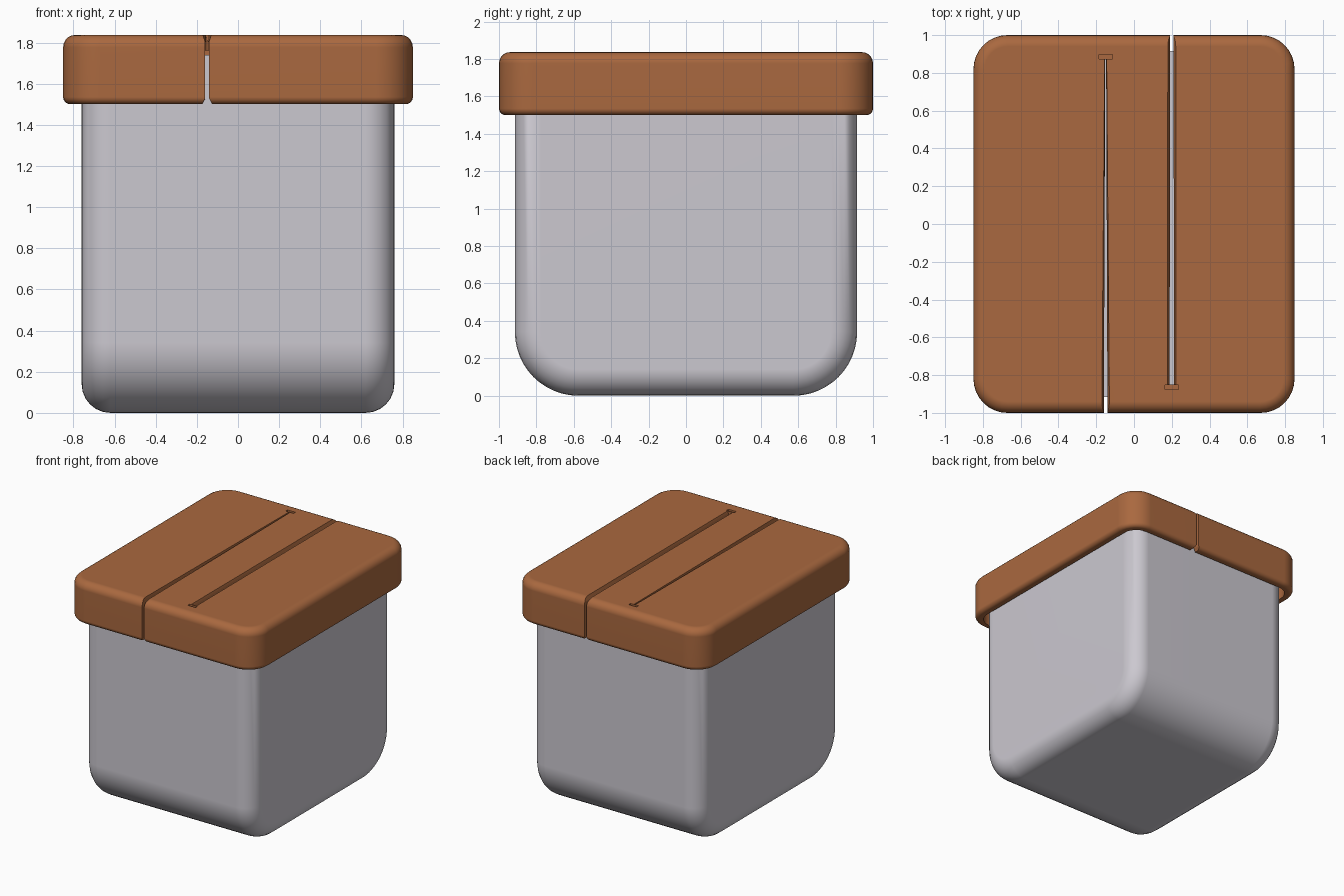
import bpy, bmesh, math
from mathutils import Vector

if "Cube" in bpy.data.objects:
    bpy.data.objects.remove(bpy.data.objects["Cube"])


def material(name, rgb):
    m = bpy.data.materials.new(name)
    m.diffuse_color = (*rgb, 1)
    m.use_nodes = True
    m.node_tree.nodes["Principled BSDF"].inputs["Base Color"].default_value = m.diffuse_color
    return m


def finish(name, bm, mat=None):
    bmesh.ops.recalc_face_normals(bm, faces=bm.faces)
    me = bpy.data.meshes.new(name)
    bm.to_mesh(me)
    bm.free()
    ob = bpy.data.objects.new(name, me)
    bpy.context.collection.objects.link(ob)
    if mat:
        me.materials.append(mat)
    return ob


def box(x, y, z0, z1):
    """bmesh box centred on x and y."""
    bm = bmesh.new()
    bmesh.ops.create_cube(bm, size=1)
    for v in bm.verts:
        v.co = Vector((v.co.x * 2 * x, v.co.y * 2 * y, z0 if v.co.z < 0 else z1))
    return bm


def bevel(bm, rule, offset, segments):
    edges = [e for e in bm.edges if rule(e.verts[0].co, e.verts[1].co)]
    bmesh.ops.bevel(bm, geom=edges, offset=offset, segments=segments,
                    affect='EDGES', profile=0.5, clamp_overlap=True)


def near(a, b):
    return abs(a - b) < 1e-4


def slit(xc, y_open, y_end, w_open, w_end):
    """Tapered cutter with edges flared at the top and bottom of the lid."""
    bm = bmesh.new()
    levels = [(1.40, 0.02), (1.49, 0.02), (1.53, 0), (1.805, 0), (1.84, 0.012), (1.9, 0.012)]
    rings = []
    for y, w in ((y_open, w_open), (y_end, w_end)):
        right = [(xc + w / 2 + f * w / w_open, z) for z, f in levels]
        left = [(2 * xc - x, z) for x, z in reversed(right)]
        rings.append([bm.verts.new((x, y, z)) for x, z in right + left])
    a, b = rings
    n = len(a)
    for i in range(n):
        bm.faces.new((a[i], a[(i + 1) % n], b[(i + 1) % n], b[i]))
    bm.faces.new(a)
    bm.faces.new(b)
    return finish("slit_cutter", bm)


def notch(xc, yc):
    """Shallow nick at the closed end of a slit."""
    bm = box(0.035, 0.012, 1.822, 1.9)
    bmesh.ops.translate(bm, verts=bm.verts, vec=(xc, yc, 0))
    return finish("notch_cutter", bm)


def cut(ob, cutter):
    mod = ob.modifiers.new("cut", 'BOOLEAN')
    mod.operation, mod.object, mod.solver = 'DIFFERENCE', cutter, 'EXACT'
    bpy.context.view_layer.objects.active = ob
    bpy.ops.object.modifier_apply(modifier=mod.name)
    bpy.data.objects.remove(cutter)


grey = material("pale grey", (0.60, 0.58, 0.63))
brown = material("warm brown", (0.40, 0.14, 0.05))

# Body: large round on the front and back bottom edges, smaller round on both sides
bm = box(0.76, 0.915, 0, 1.74)
bevel(bm, lambda a, b: near(a.z, 0) and near(b.z, 0) and near(a.y, b.y), 0.34, 12)
bevel(bm, lambda a, b: near(a.x, b.x) and near(abs(a.x), 0.76), 0.14, 6)
body = finish("box_body", bm, grey)

# Lid: rounded slab, hollow underneath
bm = box(0.85, 1.0, 1.5, 1.837)
bevel(bm, lambda a, b: near(a.x, b.x) and near(a.y, b.y), 0.18, 8)
bevel(bm, lambda a, b: near(a.z, 1.837) and near(b.z, 1.837), 0.06, 5)
bevel(bm, lambda a, b: near(a.z, 1.5) and near(b.z, 1.5), 0.035, 4)
lid = finish("lid", bm, brown)

bm = box(0.785, 0.94, 1.3, 1.76)
bevel(bm, lambda a, b: near(a.x, b.x) and near(a.y, b.y), 0.12, 6)
cut(lid, finish("hollow_cutter", bm))

# Two long slits, one open at the front and one at the back
cut(lid, slit(-0.15, -1.1, 0.87, 0.02, 0.005))
cut(lid, slit(0.20, 1.1, -0.85, 0.02, 0.022))
cut(lid, notch(-0.15, 0.885))
cut(lid, notch(0.20, -0.865))

for ob in (body, lid):
    bpy.ops.object.select_all(action='DESELECT')
    ob.select_set(True)
    bpy.context.view_layer.objects.active = ob
    bpy.ops.object.shade_smooth_by_angle(angle=math.radians(35))
    ob.modifiers.new("even shading", 'WEIGHTED_NORMAL').keep_sharp = True
